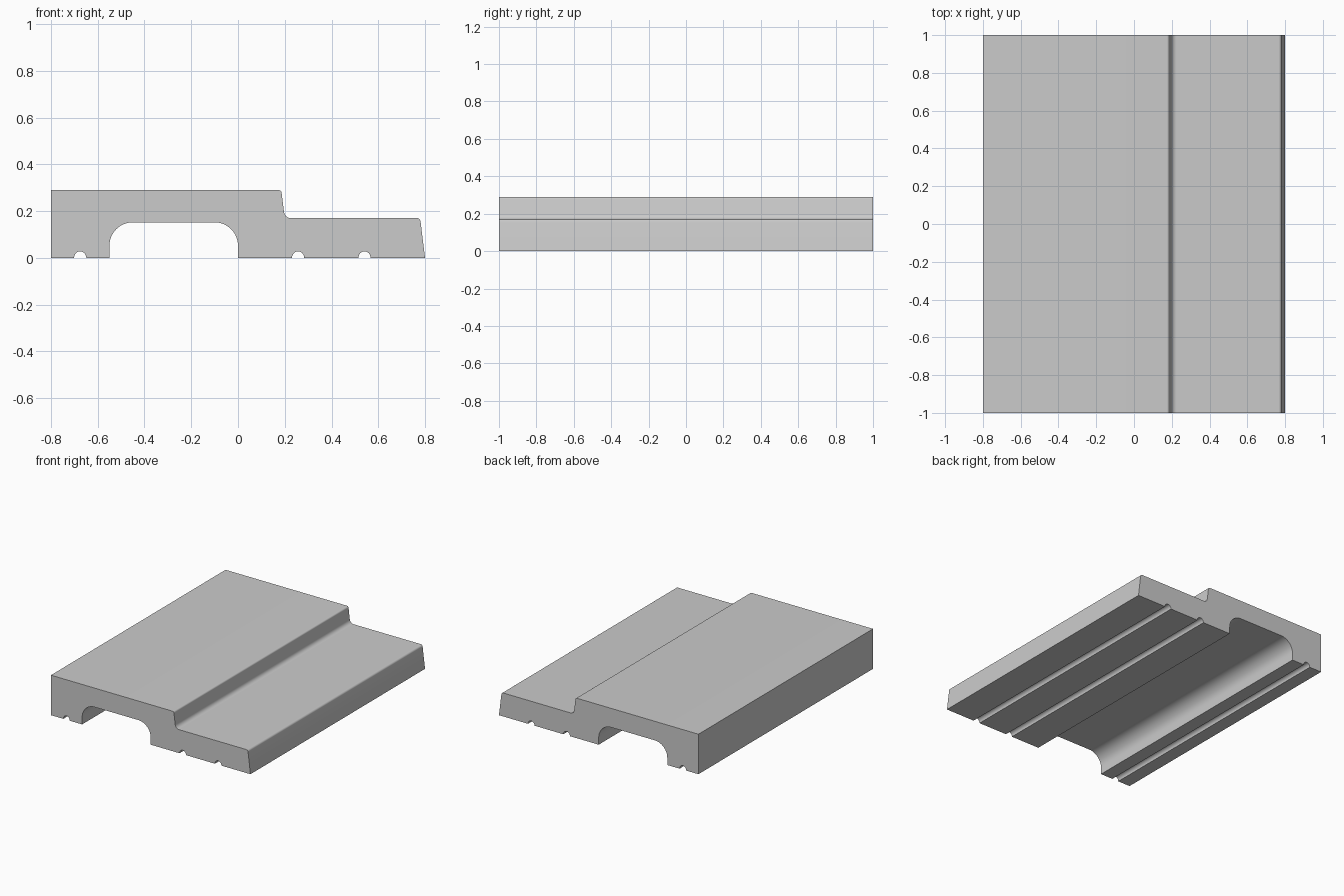
import bpy, bmesh, math
from mathutils import Vector

if "Cube" in bpy.data.objects:
    bpy.data.objects.remove(bpy.data.objects["Cube"])

HALF_LENGTH = 1.0


def fillet(prev, cur, nxt, r, n):
    """Points of a tangent arc replacing the corner at cur."""
    a, b = (prev - cur).normalized(), (nxt - cur).normalized()
    half = a.angle(b) / 2
    t = r / math.tan(half)
    centre = cur + (a + b).normalized() * (r / math.sin(half))
    start, end = cur + a * t - centre, cur + b * t - centre
    total = start.angle(end)
    return [centre + (start * math.sin(total * (1 - k / n)) + end * math.sin(total * k / n))
            / math.sin(total) for k in range(n + 1)]


def groove(cx, r=0.026, h=0.028, n=16):
    """Half-round relief groove in the underside, running left to right."""
    return [(cx - r * math.cos(math.pi * k / n), h * math.sin(math.pi * k / n), 0)
            for k in range(n + 1)]


# Cross-section corners as (x, z, fillet radius), counter-clockwise from the front
corners = [(-0.8, 0, 0)] + groove(-0.675)
# Rounded channel
corners += [(-0.55, 0, 0), (-0.55, 0.152, 0.1), (0, 0.152, 0.1), (0, 0, 0)]
corners += groove(0.257) + groove(0.541)
# Drafted outer edge, lower tread, drafted step and upper face
corners += [(0.8, 0, 0), (0.779, 0.17, 0.015), (0.2, 0.17, 0.03),
            (0.185, 0.29, 0.012), (-0.8, 0.29, 0)]

profile = []
for i, (x, z, r) in enumerate(corners):
    cur = Vector((x, z))
    if r:
        prev = Vector(corners[i - 1][:2])
        nxt = Vector(corners[(i + 1) % len(corners)][:2])
        profile += fillet(prev, cur, nxt, r, 16 if r > 0.05 else 8)
    else:
        profile.append(cur)

# Extrude the cross-section along y
bm = bmesh.new()
face = bm.faces.new([bm.verts.new((p.x, -HALF_LENGTH, p.y)) for p in profile])
ext = bmesh.ops.extrude_face_region(bm, geom=[face], use_keep_orig=True)
bmesh.ops.translate(bm, vec=(0, 2 * HALF_LENGTH, 0),
                    verts=[g for g in ext["geom"] if isinstance(g, bmesh.types.BMVert)])
bmesh.ops.recalc_face_normals(bm, faces=bm.faces)
mesh = bpy.data.meshes.new("stepped_moulding")
bm.to_mesh(mesh)
bm.free()

moulding = bpy.data.objects.new("stepped_moulding", mesh)
bpy.context.collection.objects.link(moulding)
bpy.context.view_layer.objects.active = moulding
moulding.select_set(True)
bpy.ops.object.shade_smooth_by_angle(angle=math.radians(30))
